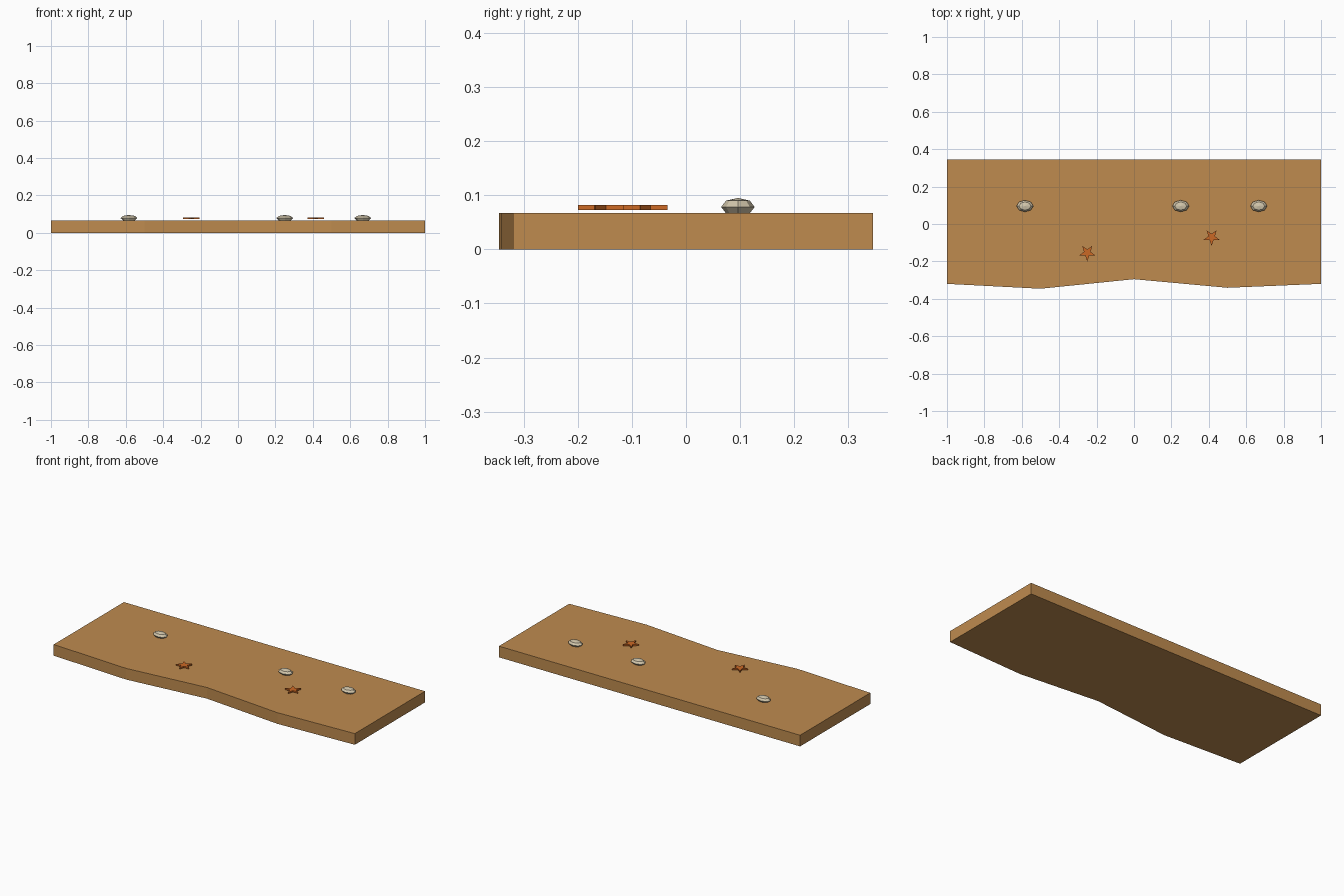
import bpy, bmesh, math
from mathutils import Matrix

if "Cube" in bpy.data.objects:
    bpy.data.objects.remove(bpy.data.objects["Cube"])


def material(name, rgb):
    m = bpy.data.materials.new(name)
    m.diffuse_color = (*rgb, 1)
    m.use_nodes = True
    m.node_tree.nodes["Principled BSDF"].inputs["Base Color"].default_value = m.diffuse_color
    return m


SAND = material("sand", (0.52, 0.26, 0.078))
ORANGE = material("starfish orange", (0.60, 0.14, 0.018))
CREAM = material("shell cream", (0.66, 0.58, 0.42))


def add_object(name, bm, mat):
    bmesh.ops.recalc_face_normals(bm, faces=bm.faces)
    mesh = bpy.data.meshes.new(name)
    bm.to_mesh(mesh)
    bm.free()
    mesh.materials.append(mat)
    ob = bpy.data.objects.new(name, mesh)
    bpy.context.collection.objects.link(ob)


def prism(name, outline, z0, z1, mat):
    """Extrude a flat outline between two heights."""
    bm = bmesh.new()
    face = bm.faces.new([bm.verts.new((x, y, z0)) for x, y in outline])
    top = bmesh.ops.extrude_face_region(bm, geom=[face])["geom"]
    bmesh.ops.translate(bm, vec=(0, 0, z1 - z0),
                        verts=[v for v in top if isinstance(v, bmesh.types.BMVert)])
    add_object(name, bm, mat)


# Sand slab with a wavy shoreline
prism("sand_slab", [(-1, 0.346), (-1, -0.32), (-0.5, -0.346), (0, -0.295),
                    (0.5, -0.341), (1, -0.32), (1, 0.346)], 0, 0.067, SAND)

# Faceted shells half sunk in the sand
for i, x in enumerate((-0.583, 0.25, 0.667)):
    bm = bmesh.new()
    bmesh.ops.create_uvsphere(bm, u_segments=8, v_segments=4, radius=1)
    bmesh.ops.transform(bm, verts=bm.verts, matrix=Matrix.Translation((x, 0.096, 0.0785))
                        @ Matrix.Diagonal((0.045, 0.031, 0.0167, 1)))
    add_object(f"shell_{i + 1}", bm, CREAM)

# Five-armed starfish, one arm towards the front
for i, (cx, cy) in enumerate(((-0.25, -0.154), (0.415, -0.071))):
    pts = []
    for k in range(10):
        a = -math.pi / 2 + k * math.pi / 5
        r = 0.046 if k % 2 == 0 else 0.0184
        pts.append((cx + r * math.cos(a), cy + r * math.sin(a)))
    prism(f"starfish_{i + 1}", pts, 0.073, 0.082, ORANGE)
